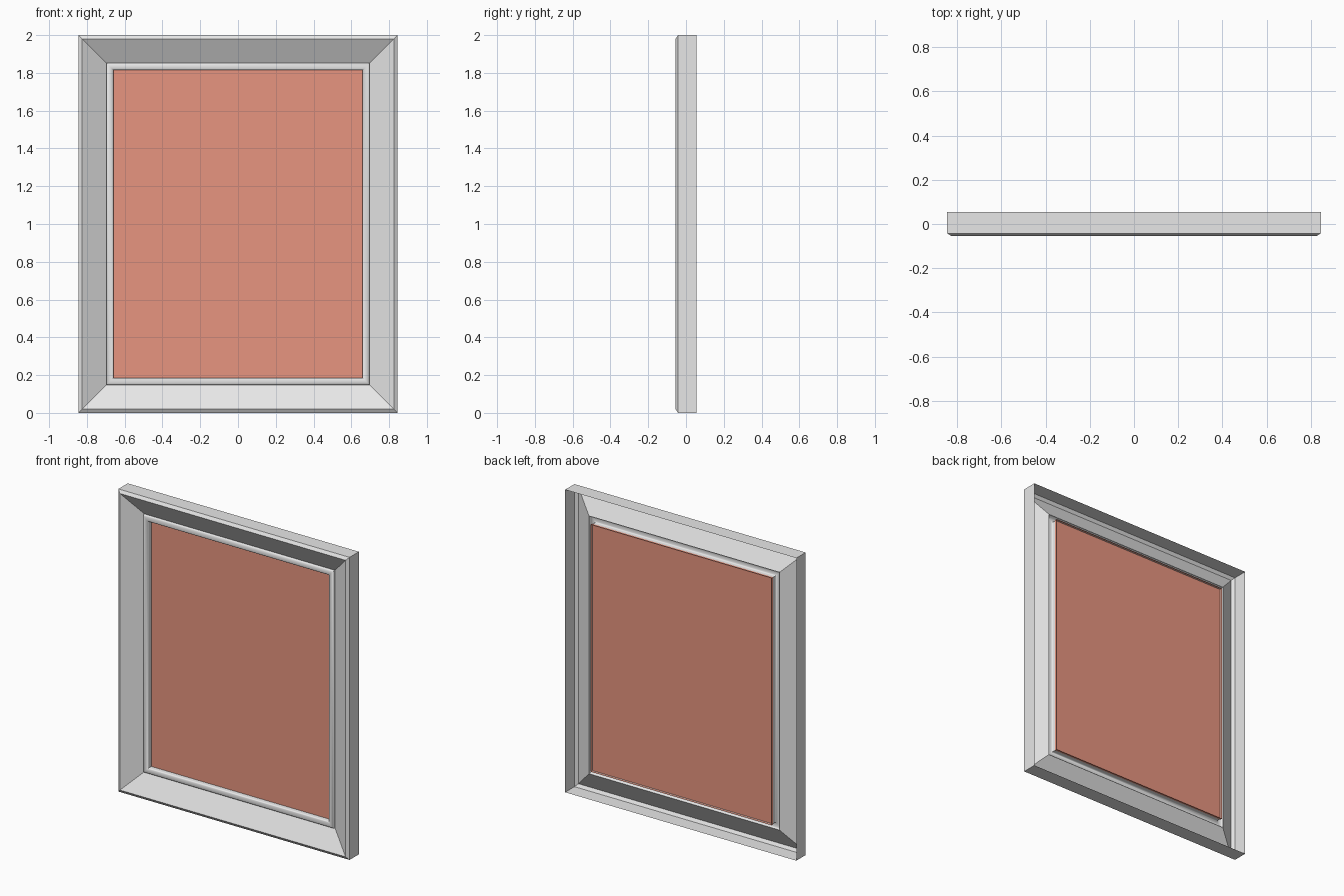
import bpy
import bmesh
import math

HALF_W, HEIGHT = 0.845, 2.0

cube = bpy.data.objects.get("Cube")
if cube:
    bpy.data.objects.remove(cube, do_unlink=True)


def make_material(name, rgb):
    mat = bpy.data.materials.new(name)
    mat.use_nodes = True
    colour = (*rgb, 1.0)
    mat.diffuse_color = colour
    mat.node_tree.nodes["Principled BSDF"].inputs["Base Color"].default_value = colour
    return mat


def sweep_rectangle(name, profile, mat, cap=False):
    """Sweep an (inset, depth) profile round the rectangle with mitred corners."""
    bm = bmesh.new()
    rings = []
    for inset, y in profile:
        x, low, high = HALF_W - inset, inset, HEIGHT - inset
        corners = [(-x, y, low), (x, y, low), (x, y, high), (-x, y, high)]
        rings.append([bm.verts.new(c) for c in corners])
    for outer, inner in zip(rings, rings[1:]):
        for i in range(4):
            j = (i + 1) % 4
            bm.faces.new((outer[i], outer[j], inner[j], inner[i]))
    if cap:
        bm.faces.new(rings[-1])
    mesh = bpy.data.meshes.new(name)
    bm.to_mesh(mesh)
    bm.free()
    mesh.materials.append(mat)
    obj = bpy.data.objects.new(name, mesh)
    bpy.context.collection.objects.link(obj)
    bpy.ops.object.select_all(action="DESELECT")
    obj.select_set(True)
    bpy.context.view_layer.objects.active = obj
    bpy.ops.object.shade_smooth_by_angle(angle=math.radians(35))
    return obj


frame_grey = make_material("pale_grey", (0.8, 0.8, 0.8))
picture_red = make_material("terracotta", (0.8, 0.3, 0.215))

# Outer wall, front chamfer and moulding that slopes back towards the picture
moulding = [(0, 0.055), (0, -0.042), (0.02, -0.055), (0.148, 0.018)]

# Rounded bead along the inner edge, then a short wall back to the picture
bead = []
for k in range(9):
    a = math.pi * k / 8
    bead.append((0.167 - 0.019 * math.cos(a), 0.012 - 0.012 * math.sin(a)))
sweep_rectangle("frame", moulding + bead + [(0.186, 0.042)], frame_grey)

# Picture panel: shallow tray, open at the back
sweep_rectangle("picture_panel", [(0.183, 0.05), (0.183, 0.036)], picture_red, cap=True)
